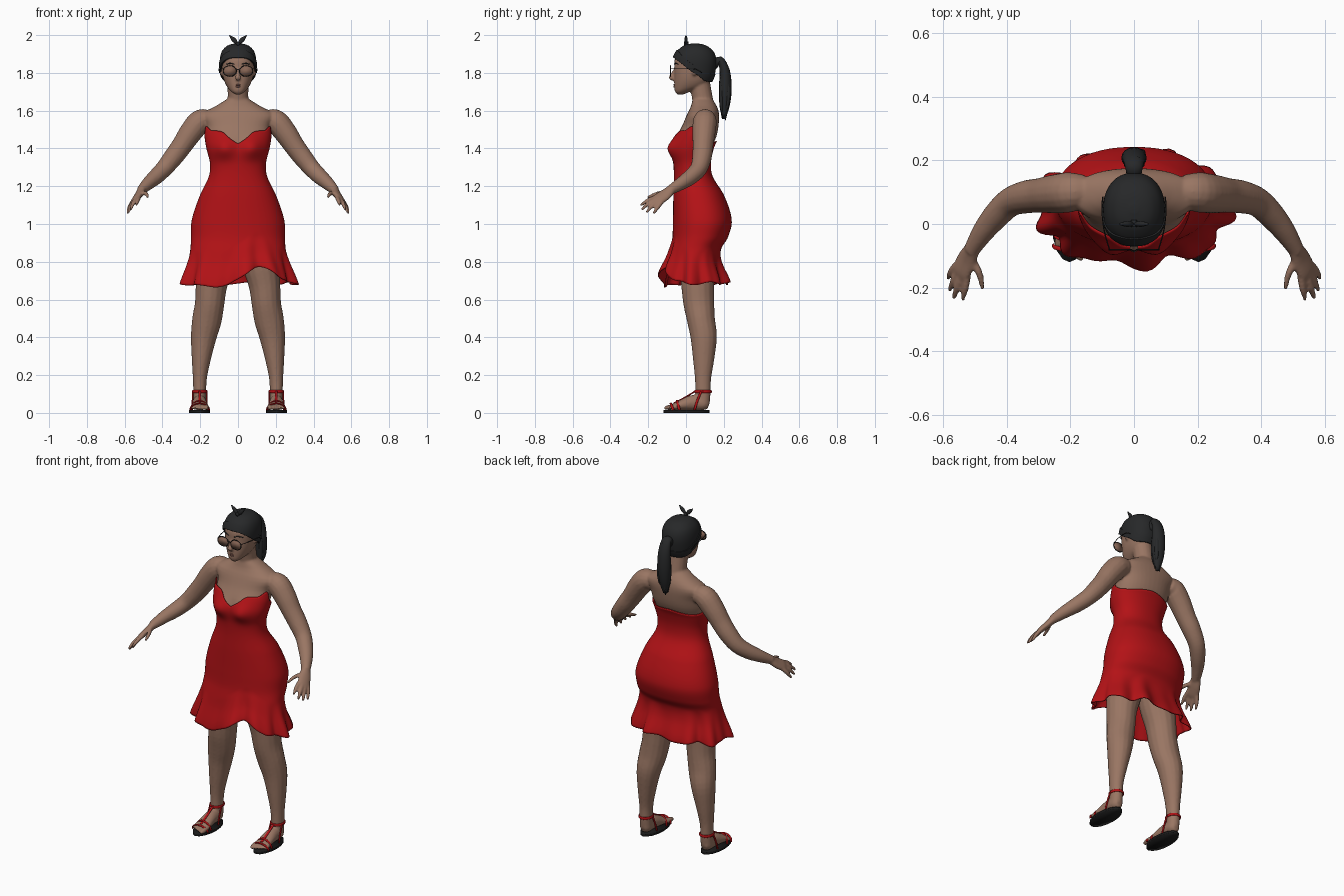
import bpy, bmesh, math, random
from mathutils import Vector

cube = bpy.data.objects.get("Cube")
if cube:
    bpy.data.objects.remove(cube, do_unlink=True)
random.seed(4)


def material(name, rgb):
    m = bpy.data.materials.new(name)
    m.use_nodes = True
    m.diffuse_color = (*rgb, 1)
    bsdf = m.node_tree.nodes["Principled BSDF"]
    bsdf.inputs["Base Color"].default_value = (*rgb, 1)
    bsdf.inputs["Roughness"].default_value = 0.7
    return m


SKIN = material("skin", (0.32, 0.18, 0.125))
RED = material("red fabric", (0.45, 0.006, 0.008))
HAIR = material("black hair", (0.02, 0.021, 0.022))
SOLE = material("black sole", (0.01, 0.01, 0.01))
LENS = material("brown lens", (0.24, 0.13, 0.09))
LIPS = material("lips", (0.24, 0.11, 0.085))


def interp(rows, u):
    """Smooth interpolation of rows keyed by their first value."""
    n = len(rows)
    i = 0
    while i < n - 2 and u > rows[i + 1][0]:
        i += 1
    a, b = rows[i], rows[i + 1]
    p, q = rows[max(i - 1, 0)], rows[min(i + 2, n - 1)]
    h = b[0] - a[0]
    t = min(max((u - a[0]) / h, 0), 1)
    out = []
    for k in range(1, len(a)):
        ma = (b[k] - p[k]) / (b[0] - p[0]) * h
        mb = (q[k] - a[k]) / (q[0] - a[0]) * h
        d = b[k] - a[k]
        out.append(a[k] + t * (ma + t * (3 * d - 2 * ma - mb + t * (ma + mb - 2 * d))))
    return out


def skin_rings(bm, rings, caps=True):
    vs = [[bm.verts.new(p) for p in r] for r in rings]
    n = len(vs[0])
    for lo, hi in zip(vs, vs[1:]):
        for j in range(n):
            bm.faces.new((lo[j], lo[(j + 1) % n], hi[(j + 1) % n], hi[j]))
    if caps:
        bm.faces.new(vs[0])
        bm.faces.new(vs[-1])


def tube(bm, pts, ref=(1, 0, 0), sides=16, steps=4):
    """Elliptical tube; each point is x, y, z, radius along ref, other radius."""
    rows = [(i, *p[:4], p[-1]) for i, p in enumerate(pts)]
    samples = [interp(rows, i / steps) for i in range((len(pts) - 1) * steps + 1)]
    c = [Vector(s[:3]) for s in samples]
    rings = []
    for i, s in enumerate(samples):
        t = (c[min(i + 1, len(c) - 1)] - c[max(i - 1, 0)]).normalized()
        u = Vector(ref)
        u = (u - t * u.dot(t)).normalized()
        w = t.cross(u)
        ring = []
        for j in range(sides):
            a = math.tau * j / sides
            ring.append(c[i] + u * math.cos(a) * max(s[3], 0.001) + w * math.sin(a) * max(s[4], 0.001))
        rings.append(ring)
    skin_rings(bm, rings)


def around(rows, z, s, off=0):
    """Point on a body section; angle s is 0 at the front and positive to +x."""
    rx, yf, yb = interp(rows, z)
    sq = lambda v: math.copysign(abs(v) ** 0.9, v)
    x = (rx + off) * sq(math.sin(s))
    y = (yf + yb) / 2 - ((yb - yf) / 2 + off) * sq(math.cos(s))
    if rows is TORSO and abs(s) < 1.5:
        y -= 0.028 * math.exp(-((abs(x) - 0.075) / 0.05) ** 2 - ((z - 1.4) / 0.05) ** 2)
    return Vector((x, y, z))


def finish(name, bm, mat):
    bmesh.ops.recalc_face_normals(bm, faces=bm.faces)
    me = bpy.data.meshes.new(name)
    bm.to_mesh(me)
    bm.free()
    me.materials.append(mat)
    me.polygons.foreach_set("use_smooth", [True] * len(me.polygons))
    ob = bpy.data.objects.new(name, me)
    bpy.context.collection.objects.link(ob)
    return ob


def tubes(name, mat, *specs):
    bm = bmesh.new()
    for pts, ref in specs:
        tube(bm, pts, ref)
    return finish(name, bm, mat)


X, Y, Z = (1, 0, 0), (0, 1, 0), (0, 0, 1)
ANGLES = [math.tau * j / 120 - math.pi for j in range(120)]

# Sections: height, half width, front, back
TORSO = [(.62, .30, -.12, .22), (.70, .285, -.115, .21), (.80, .255, -.085, .175),
         (.87, .24, -.07, .175), (.93, .237, -.06, .21), (1.02, .233, -.057, .23),
         (1.15, .19, -.055, .19), (1.25, .143, -.052, .13), (1.32, .136, -.055, .12),
         (1.40, .155, -.065, .135), (1.46, .165, -.05, .16), (1.52, .17, -.02, .172),
         (1.58, .195, .005, .175), (1.62, .125, .025, .165), (1.66, .06, .035, .14)]
HEAD = [(1.685, .012, -.045, -.015), (1.70, .035, -.058, .02), (1.73, .06, -.062, .10),
        (1.77, .077, -.062, .135), (1.82, .085, -.062, .148), (1.87, .086, -.06, .15),
        (1.91, .075, -.04, .135), (1.935, .052, -.01, .105), (1.945, .03, .015, .08),
        (1.95, .004, .043, .05)]

# Body: overlapping closed parts fused into one smooth skin
bm = bmesh.new()
for rows, lo, hi in ((TORSO, 0.95, 1.66), (HEAD, 1.685, 1.95)):
    skin_rings(bm, [[around(rows, lo + (hi - lo) * i / 40, s) for s in ANGLES[::3]] for i in range(41)])
tube(bm, [(0, .105, 1.56, .06), (0, .088, 1.66, .055), (0, .07, 1.76, .056, .055)])
tube(bm, [(0, -.055, 1.82, .008), (0, -.072, 1.79, .011), (0, -.078, 1.773, .016, .012), (0, -.062, 1.764, .012, .006)])
for m in (1, -1):
    arm = [(.15, .105, 1.555, .05), (.20, .10, 1.543, .063), (.25, .095, 1.485, .061),
           (.295, .09, 1.418, .055), (.34, .085, 1.357, .052), (.39, .068, 1.295, .046),
           (.435, .025, 1.25, .042), (.475, -.025, 1.215, .035), (.513, -.085, 1.178, .025)]
    palm = [(.508, -.078, 1.183, .026, .022), (.525, -.11, 1.155, .036, .019), (.543, -.148, 1.13, .038, .016),
            (.55, -.163, 1.118, .03, .011)]
    digits = [((.515, -.10, 1.168), (.487, -.155, 1.16), (.476, -.205, 1.14)),
              ((.522, -.145, 1.148), (.53, -.20, 1.126), (.54, -.24, 1.098)),
              ((.538, -.148, 1.137), (.556, -.20, 1.108), (.568, -.235, 1.075)),
              ((.55, -.142, 1.125), (.568, -.18, 1.095), (.581, -.21, 1.06)),
              ((.56, -.13, 1.115), (.575, -.15, 1.088), (.585, -.172, 1.055))]
    leg = [(.10, .08, .98, .105), (.115, .06, .82, .102), (.14, .062, .68, .084, .088),
           (.15, .068, .58, .078, .082), (.165, .08, .49, .078, .074), (.182, .094, .40, .068, .07),
           (.195, .093, .28, .05, .056), (.202, .09, .18, .037, .043), (.203, .09, .10, .034, .04),
           (.203, .09, .045, .034, .035)]
    foot = [(.203, .12, .045, .02, .025), (.203, .095, .05, .034, .036), (.203, .04, .055, .036, .041),
            (.203, -.02, .043, .042, .029), (.203, -.068, .031, .047, .017)]
    flip = lambda pts: [(m * p[0], *p[1:]) for p in pts]
    tube(bm, flip(arm), Y)
    tube(bm, flip(palm), (m * .04, .04, -.036))
    for d in digits:
        tube(bm, flip([(*p, r) for p, r in zip(d, (.012, .0115, .007))]), Y, 10)
    tube(bm, flip(leg))
    tube(bm, flip(foot))
    for k in range(5):
        x, r = .168 + k * .0185, .014 - .0012 * k
        tube(bm, flip([(x, -.05, .032, r), (x, -.09 + .006 * k, .029, r), (x, -.115 + .008 * k, .025, r * .6)]))
    ear = [(.084, .04, 1.785, .004), (.09, .045, 1.80, .008, .014), (.091, .047, 1.82, .004)]
    tube(bm, flip(ear))
body = finish("body", bm, SKIN)
fuse = body.modifiers.new("fuse", "REMESH")
fuse.mode, fuse.voxel_size, fuse.use_smooth_shade = "VOXEL", 0.006, True
soft = body.modifiers.new("soften", "SMOOTH")
soft.factor, soft.iterations = 0.5, 5

# Dress: sweetheart neckline, fitted body and a raised wavy flounce
NECKLINE = [(0, 1.425), (.2, 1.45), (.45, 1.487), (.9, 1.495), (1.25, 1.515), (1.6, 1.45), (2.2, 1.425), (3.15, 1.44)]
bm = bmesh.new()
rings = []
for i in range(71):
    t, ring = i / 70, []
    for s in ANGLES:
        lift = .085 * math.exp(-((s - .42) / .4) ** 2) - .02 * math.exp(-((s + .5) / .4) ** 2)
        hem = .685 + lift + .008 * math.sin(7 * s)
        z = hem + (interp(NECKLINE, abs(s))[0] - hem) * t
        k = min(max((hem + .18 - z) / .18, 0), 1)
        fold = k * (.014 * math.sin(9 * s + 1) + .009 * math.sin(14 * s))
        p = around(TORSO, z - lift * k, s, .009 + fold)
        p.z = z
        ring.append(p)
    rings.append(ring)
skin_rings(bm, rings, False)
dress = finish("dress", bm, RED)
dress.modifiers.new("thickness", "SOLIDIFY").thickness = 0.006
dress.modifiers["thickness"].offset = 0

# Hair cap and the scarf band along the hairline
HAIRLINE = [(0, 1.882), (.5, 1.876), (1.0, 1.85), (1.4, 1.815), (1.7, 1.79), (2.2, 1.758), (3.15, 1.752)]


def cap(name, off, height):
    bm = bmesh.new()
    rings = []
    for i in range(25):
        t, ring = math.sin(i / 24 * math.pi / 2), []
        for s in ANGLES:
            lo = interp(HAIRLINE, abs(s))[0]
            p = around(HEAD, lo + ((height or 1.95 - lo) * t), s, off)
            p.z += .006 * t
            ring.append(p)
        rings.append(ring)
    skin_rings(bm, rings, False)
    if not height:
        bmesh.ops.contextual_create(bm, geom=[e for e in bm.edges if e.is_boundary and e.verts[0].co.z > 1.94])
    finish(name, bm, HAIR).modifiers.new("thickness", "SOLIDIFY").thickness = 0.006


cap("hair_cap", .010, 0)
cap("hair_band", .014, .035)

# Ponytail with loose strands
tail = [(0, .145, 1.835, .022), (0, .18, 1.87, .028, .018), (0, .205, 1.81, .036, .027),
        (0, .208, 1.72, .04, .034), (0, .205, 1.63, .032, .027), (0, .20, 1.555, .012, .008)]
strands = [(tail, X)]
for i in range(16):
    dx, dy = random.uniform(-.028, .028), random.uniform(-.022, .024)
    end = random.uniform(1.545, 1.61)
    strands.append(([(dx * .5, .2 + dy * .4, 1.86, .006), (dx, .207 + dy, 1.72, .012),
                     (dx * .9, .204 + dy * .9, 1.63, .01), (dx * .7, .20 + dy * .5, end, .002)], X))
tubes("ponytail", HAIR, *strands)

# Bow on top of the head
tubes("hair_bow", HAIR, ([(0, -.01, 1.955, .01), (0, .012, 1.955, .01)], X),
      *[([(0, 0, 1.952, .005), (m * .022, 0, 1.975, .009, .012), (m * .045, 0, 1.998, .003, .002)], Y) for m in (1, -1)])


def loop(cx, cy, cz, rx, ry, rz, r, w):
    """Closed ring of tube points, flat in z or in y."""
    return [(cx + rx * math.cos(a), cy + ry * math.sin(a), cz + rz * math.sin(a), r, w)
            for a in [math.tau * i / 12 for i in range(13)]]


# Glasses, lips and brows
for side, m in (("left", 1), ("right", -1)):
    cx = m * .043
    tubes(side + "_lens", LENS, ([(cx, -.083, 1.81, .034, .027), (cx, -.079, 1.81, .034, .027)], X))
    tubes(side + "_glasses_frame", SOLE, (loop(cx, -.081, 1.81, .035, 0, .028, .0025, .0025), Y),
          ([(m * .077, -.081, 1.822, .002), (m * .094, -.02, 1.822, .002), (m * .101, .05, 1.82, .002),
            (m * .098, .085, 1.80, .002)], Z))
    tubes(side + "_brow", HAIR, ([(m * .018, -.062, 1.845, .002), (m * .042, -.056, 1.851, .003),
                                  (m * .063, -.04, 1.845, .002)], Z))
tubes("glasses_bridge", SOLE, ([(-.009, -.082, 1.815, .002), (0, -.084, 1.819, .002), (.009, -.082, 1.815, .002)], Z))
tubes("lips", LIPS, *[([(-.023, -.05, 1.732, .002), (0, -.062, 1.732 + d, .005), (.023, -.05, 1.732, .002)], Z)
                      for d in (.004, -.005)])

# Sandals
for side, m in (("left", 1), ("right", -1)):
    cx = m * .203
    sole = [(cx, .002, 0, .056, .122), (cx, .002, .014, .056, .122)]
    tubes(side + "_sole", SOLE, (sole, X))
    straps = [(loop(cx, .09, .113, .037, .043, 0, .008, .004), Z),
              ([(cx, y, z, .007, .004) for y, z in ((.046, .113), (.015, .094), (-.02, .074), (-.065, .051))], X)]
    for y, w, h in ((-.035, .047, .064), (-.068, .051, .05)):
        arch = [(cx + w * math.cos(a), y - .012 * math.sin(a), .015 + (h - .015) * math.sin(a), .007, .004)
                for a in [math.pi * i / 8 for i in range(9)]]
        straps.append((arch, Y))
    for d in (1, -1):
        straps.append(([(cx + d * .036, .08, .113, .006, .004), (cx + d * .038, .06, .065, .006, .004),
                        (cx + d * .04, .045, .014, .006, .004)], Y))
    tubes(side + "_sandal_straps", RED, *straps)
